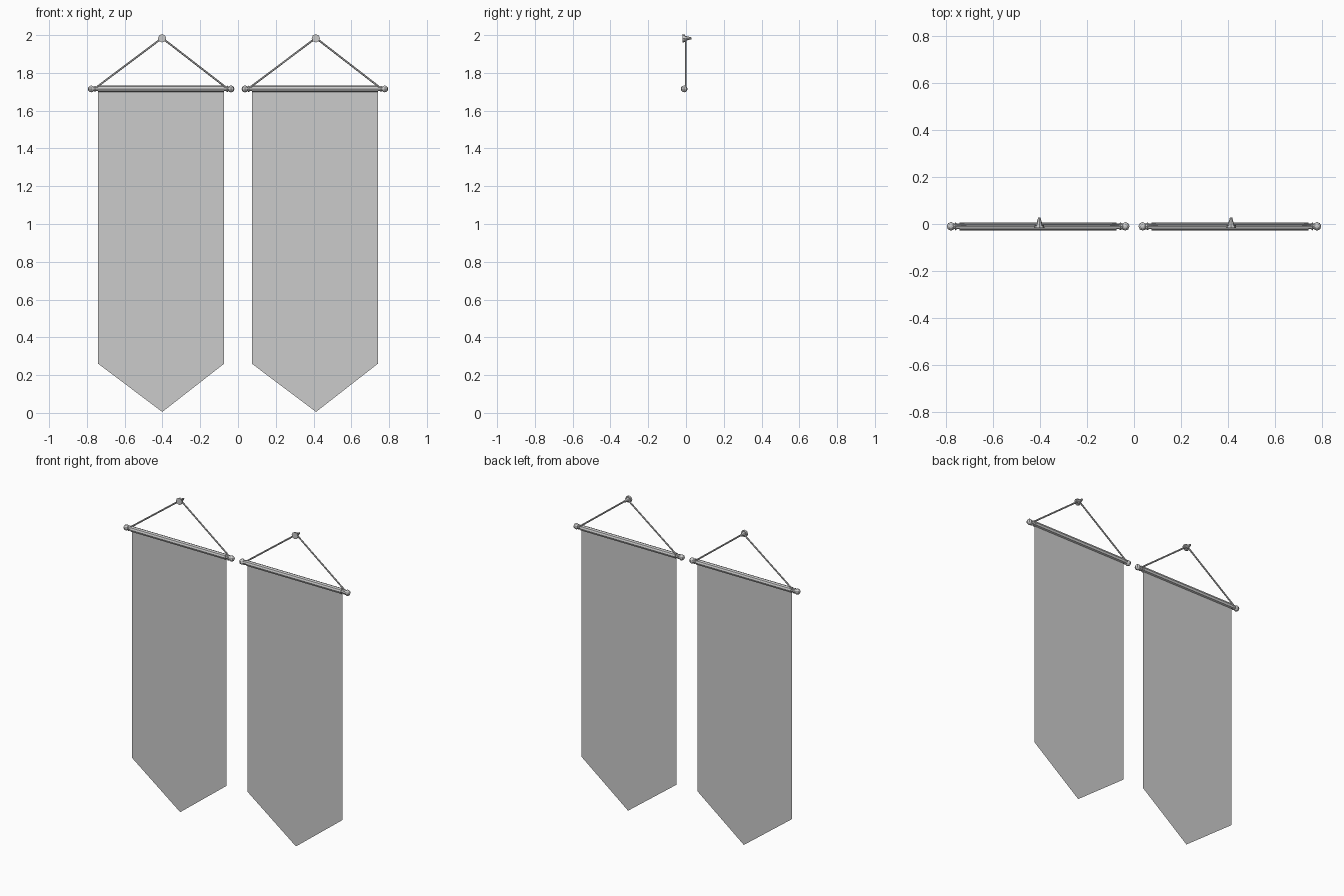
import bpy, bmesh, math
from mathutils import Vector

if "Cube" in bpy.data.objects:
    bpy.data.objects.remove(bpy.data.objects["Cube"])


def tube(name, a, b, r1, r2, sides):
    # straight cylinder or cone between two points
    a, b = Vector(a), Vector(b)
    d = b - a
    bpy.ops.mesh.primitive_cone_add(vertices=sides, radius1=r1, radius2=r2, depth=d.length,
                                    location=(a + b) / 2)
    o = bpy.context.object
    o.name = name
    o.rotation_euler = d.to_track_quat('Z', 'Y').to_euler()
    return o


def cloth(name, cx):
    # single-sided sheet with a pointed lower end
    w = 0.333
    pts = [(-w, 1.715), (-w, 0.26), (0.006, 0.005), (w, 0.26), (w, 1.715)]
    me = bpy.data.meshes.new(name)
    bm = bmesh.new()
    bm.faces.new([bm.verts.new((cx + x, -0.008, z)) for x, z in pts])
    bm.to_mesh(me)
    bm.free()
    bpy.context.collection.objects.link(bpy.data.objects.new(name, me))


ROD_Y, ROD_Z, PEG_Z = -0.01, 1.715, 1.985

for side, cx in (("left", -0.407), ("right", 0.407)):
    cloth(side + "_cloth", cx)
    # rod, and the hem of the cloth wrapped around it
    tube(side + "_rod", (cx - 0.365, ROD_Y, ROD_Z), (cx + 0.365, ROD_Y, ROD_Z), 0.012, 0.012, 8)
    tube(side + "_hem", (cx - 0.333, ROD_Y, ROD_Z), (cx + 0.333, ROD_Y, ROD_Z), 0.017, 0.017, 8)
    # peg: broad head in front, tapering to the wall
    px = cx + 0.005
    tube(side + "_peg_head", (px, -0.018, PEG_Z - 0.002), (px, -0.006, PEG_Z - 0.002), 0.022, 0.02, 8)
    tube(side + "_peg", (px, -0.006, PEG_Z - 0.002), (px, 0.028, PEG_Z - 0.002), 0.014, 0.005, 8)
    for n, s in (("a", -1), ("b", 1)):
        # rod end knob
        bpy.ops.mesh.primitive_uv_sphere_add(segments=8, ring_count=6, radius=0.018,
                                             location=(cx + s * 0.37, ROD_Y, ROD_Z))
        bpy.context.object.name = f"{side}_knob_{n}"
        # hanging string
        tube(f"{side}_string_{n}", (cx + s * 0.35, -0.002, ROD_Z + 0.003), (px, -0.002, PEG_Z),
             0.005, 0.005, 6)
        # string loop around the rod
        bpy.ops.mesh.primitive_torus_add(major_segments=8, minor_segments=5, major_radius=0.013,
                                         minor_radius=0.004, location=(cx + s * 0.35, ROD_Y, ROD_Z),
                                         rotation=(0, math.pi / 2, 0))
        bpy.context.object.name = f"{side}_string_loop_{n}"
